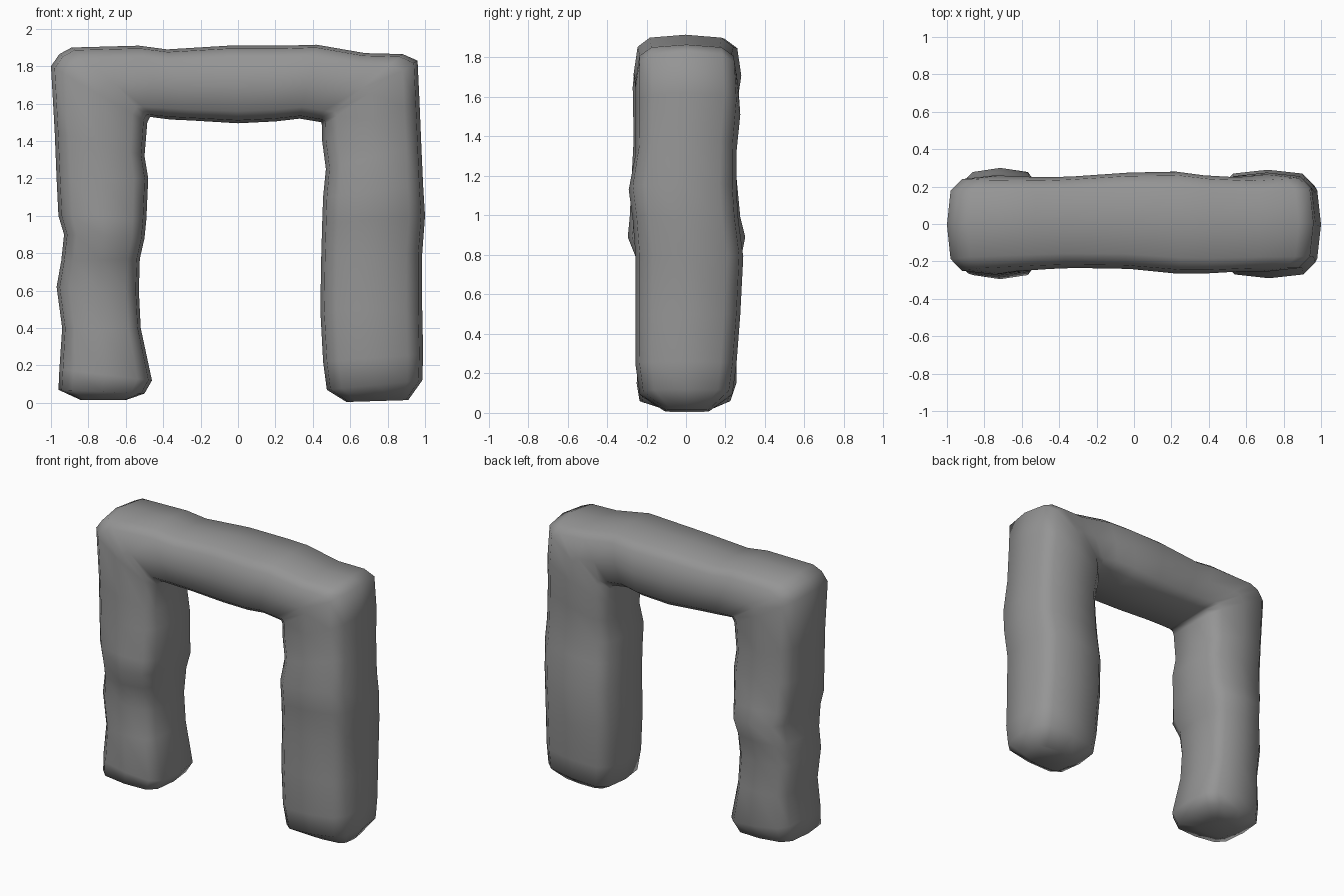
import bpy, bmesh, math

SIDES = 12      # points around each stone section
POWER = 3.7     # squareness of the section

# Sections: outer x, outer z, inner x, inner z, front y, back y
left_leg = [
    (-.84, .015, -.60, .015, -.10, .12),
    (-.96, .07, -.50, .05, -.235, .225),
    (-.955, .18, -.46, .12, -.25, .255),
    (-.94, .40, -.52, .40, -.23, .255),
    (-.97, .62, -.53, .60, -.225, .25),
    (-.945, .76, -.525, .77, -.245, .275),
    (-.93, .90, -.50, .88, -.295, .30),
    (-.96, 1.00, -.49, .98, -.285, .275),
    (-.97, 1.20, -.48, 1.20, -.275, .255),
    (-.98, 1.45, -.50, 1.32, -.265, .255),
]
lintel = [
    (-1.0, 1.80, -.485, 1.50, -.27, .26),
    (-.955, 1.865, -.47, 1.53, -.265, .26),
    (-.89, 1.90, -.44, 1.525, -.255, .255),
    (-.53, 1.91, -.36, 1.515, -.24, .25),
    (-.38, 1.89, -.25, 1.51, -.235, .255),
    (-.05, 1.91, 0, 1.495, -.24, .275),
    (.25, 1.91, .20, 1.505, -.265, .28),
    (.42, 1.915, .33, 1.52, -.265, .26),
    (.68, 1.87, .42, 1.505, -.255, .25),
    (.88, 1.865, .445, 1.50, -.255, .26),
    (.96, 1.83, .45, 1.48, -.255, .265),
]
right_leg = [
    (.97, 1.62, .45, 1.40, -.255, .275),
    (.98, 1.38, .47, 1.25, -.255, .255),
    (.99, 1.16, .455, 1.10, -.29, .255),
    (1.0, 1.00, .45, .96, -.27, .265),
    (.985, .80, .445, .78, -.255, .29),
    (.985, .50, .44, .50, -.255, .275),
    (.99, .26, .455, .22, -.255, .255),
    (.985, .12, .475, .07, -.235, .235),
    (.91, .015, .58, .005, -.11, .12),
]


def soft(v):
    return math.copysign(abs(v) ** (2 / POWER), v)


def add_ring(bm, section):
    """One rounded-square section spanning the outer and inner outline."""
    ox, oz, ix, iz, y0, y1 = section
    ring = []
    for k in range(SIDES):
        a = 2 * math.pi * k / SIDES
        u, v = soft(math.cos(a)), soft(math.sin(a))
        ring.append(bm.verts.new((
            (ox + ix) / 2 + u * (ox - ix) / 2,
            (y0 + y1) / 2 + v * (y1 - y0) / 2,
            (oz + iz) / 2 + u * (oz - iz) / 2)))
    return ring


# Stone arch lofted from one foot, over the lintel, to the other foot
bm = bmesh.new()
rings = [add_ring(bm, s) for s in left_leg + lintel + right_leg]
for a, b in zip(rings, rings[1:]):
    for k in range(SIDES):
        n = (k + 1) % SIDES
        bm.faces.new((a[k], a[n], b[n], b[k]))
bm.faces.new(rings[0])
bm.faces.new(rings[-1])
bmesh.ops.recalc_face_normals(bm, faces=bm.faces)
mesh = bpy.data.meshes.new("stone_arch")
bm.to_mesh(mesh)
bm.free()
arch = bpy.data.objects.new("stone_arch", mesh)
bpy.context.collection.objects.link(arch)
bpy.context.view_layer.objects.active = arch
arch.select_set(True)
bpy.ops.object.shade_smooth()

# Dark grey stone
stone = bpy.data.materials.new("stone")
stone.diffuse_color = (.3, .3, .3, 1)
mesh.materials.append(stone)
